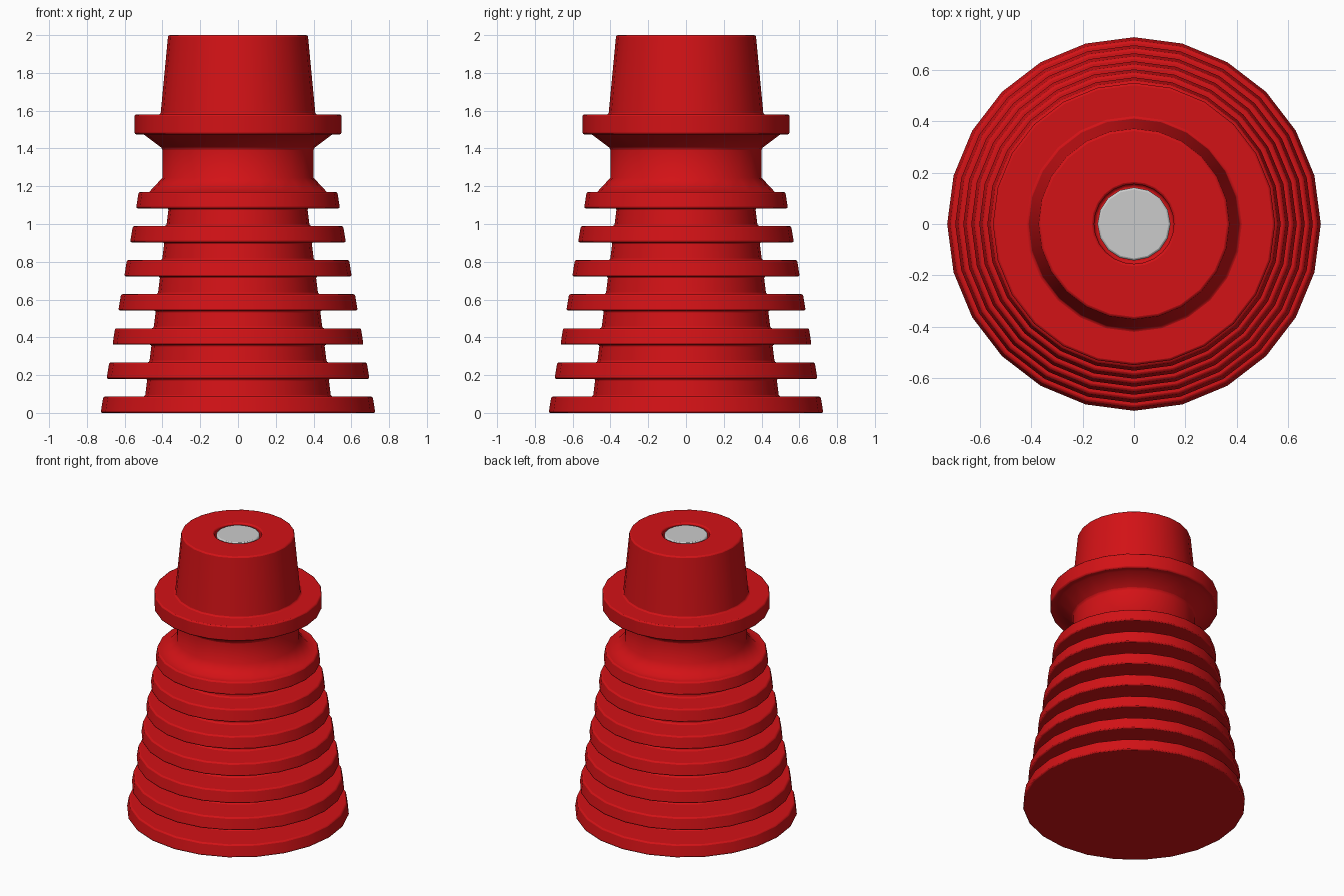
import bpy, bmesh, math

if "Cube" in bpy.data.objects:
    bpy.data.objects.remove(bpy.data.objects["Cube"])


def lathe(name, profile, sides, bevel):
    """Revolve an (r, z) profile around z; points with r = 0 become poles."""
    bm = bmesh.new()
    rings = []
    for r, z in profile:
        if r == 0:
            rings.append([bm.verts.new((0, 0, z))] * sides)
        else:
            rings.append([bm.verts.new((r * math.cos(a), r * math.sin(a), z))
                          for a in (2 * math.pi * i / sides for i in range(sides))])
    for lo, hi in zip(rings, rings[1:]):
        for i in range(sides):
            j = (i + 1) % sides
            quad = list(dict.fromkeys((lo[i], lo[j], hi[j], hi[i])))
            bm.faces.new(quad)
    # merge the triangle fans at the poles into flat caps
    poles = [v for v in bm.verts if v.co.x == 0 and v.co.y == 0]
    bmesh.ops.dissolve_verts(bm, verts=poles)
    bmesh.ops.recalc_face_normals(bm, faces=bm.faces)
    mesh = bpy.data.meshes.new(name)
    bm.to_mesh(mesh)
    bm.free()
    ob = bpy.data.objects.new(name, mesh)
    bpy.context.collection.objects.link(ob)
    # small rounding on the hard edges
    mod = ob.modifiers.new("rounding", 'BEVEL')
    mod.width = bevel
    mod.segments = 2
    mod.limit_method = 'ANGLE'
    mod.angle_limit = math.radians(50)
    bpy.ops.object.select_all(action='DESELECT')
    ob.select_set(True)
    bpy.context.view_layer.objects.active = ob
    bpy.ops.object.shade_smooth_by_angle(angle=math.radians(50))
    return ob


def core(z):
    return 0.503 - 0.125 * z


# ribbed sleeve: seven tapering fins on a tapering core
FINS, PITCH, THICK = 7, 0.1805, 0.087
profile = [(0, 0)]
for i in range(FINS):
    z0 = i * PITCH
    z1 = z0 + THICK
    r = 0.727 - 0.0312 * i
    if i:
        profile.append((core(z0), z0))
    profile += [(r, z0), (r - 0.014, z1)]
    if i < FINS - 1:
        profile.append((core(z1), z1))

# neck groove, collar, tapered top and hole
profile += [(0.47, 1.17), (0.40, 1.245), (0.40, 1.40), (0.50, 1.475),
            (0.548, 1.475), (0.548, 1.58), (0.41, 1.58), (0.37, 2.0),
            (0.155, 2.0), (0.155, 1.93), (0, 1.93)]
sleeve = lathe("ribbed_sleeve", profile, 24, 0.009)
red = bpy.data.materials.new("red_rubber")
red.diffuse_color = (0.65, 0.006, 0.008, 1)
red.use_nodes = True
red.node_tree.nodes["Principled BSDF"].inputs["Base Color"].default_value = red.diffuse_color
sleeve.data.materials.append(red)

# grey pin in the hole
lathe("centre_pin", [(0, 1.92), (0.142, 1.92), (0.142, 1.995), (0, 1.995)], 16, 0.008)
